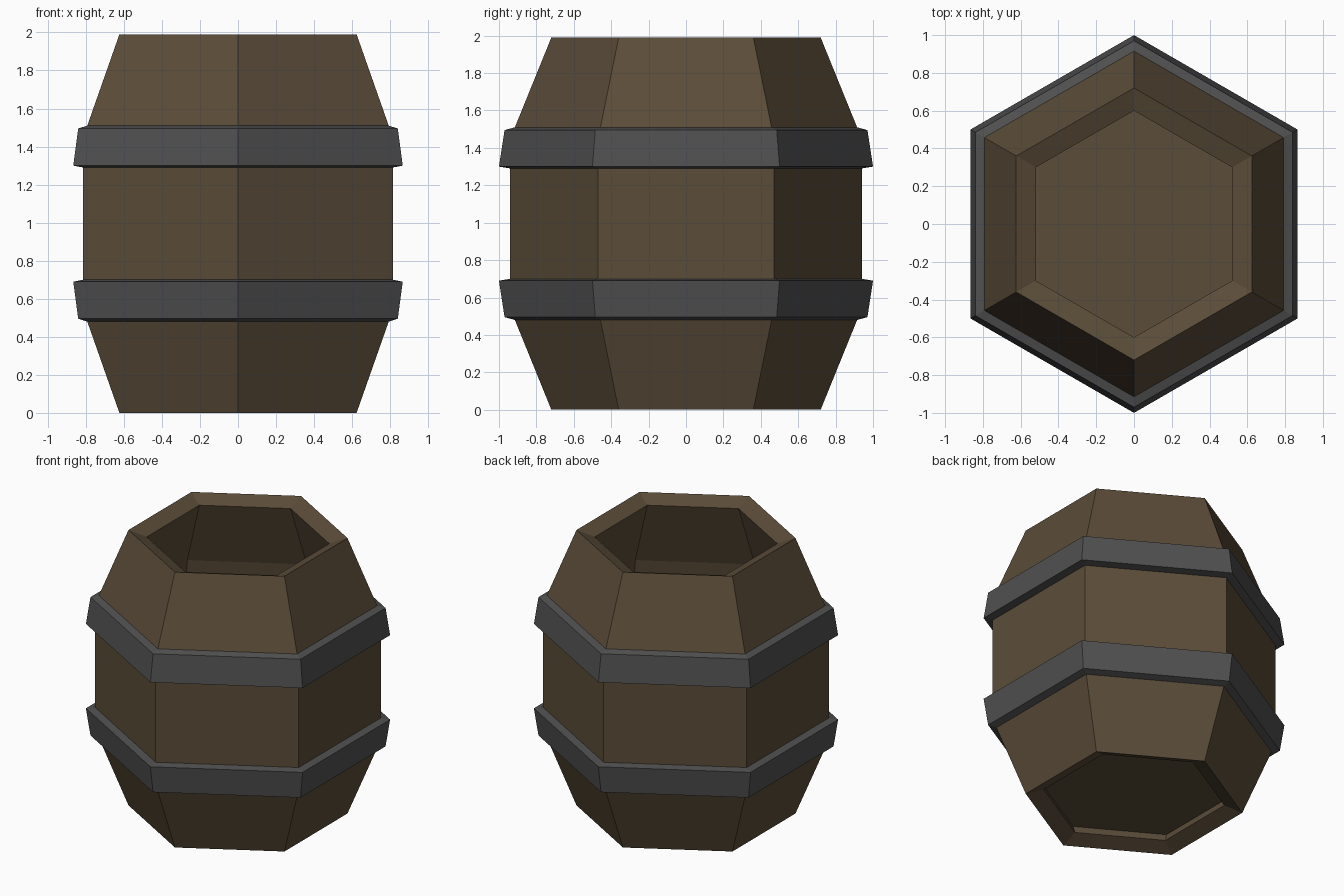
import bpy
import bmesh
import math

if "Cube" in bpy.data.objects:
    bpy.data.objects.remove(bpy.data.objects["Cube"])

SIDES = 6
HEIGHT = 1.99


def material(name, rgb):
    m = bpy.data.materials.new(name)
    m.diffuse_color = (*rgb, 1.0)
    m.use_nodes = True
    m.node_tree.nodes["Principled BSDF"].inputs["Base Color"].default_value = m.diffuse_color
    return m


wood = material("dark wood", (0.105, 0.073, 0.041))
iron = material("dark iron", (0.08, 0.08, 0.08))


def ring(bm, r, z):
    # hexagon with corners on the y axis
    step = 2 * math.pi / SIDES
    return [bm.verts.new((r * math.sin(i * step), r * math.cos(i * step), z))
            for i in range(SIDES)]


def finish(bm, name, mat):
    bmesh.ops.recalc_face_normals(bm, faces=bm.faces)
    me = bpy.data.meshes.new(name)
    bm.to_mesh(me)
    bm.free()
    me.materials.append(mat)
    ob = bpy.data.objects.new(name, me)
    bpy.context.collection.objects.link(ob)
    return ob


def lathe(name, profile, mat):
    # closed (radius, height) profile turned around z
    bm = bmesh.new()
    rings = [ring(bm, r, z) for r, z in profile]
    for a, b in zip(rings, rings[1:] + rings[:1]):
        for i in range(SIDES):
            j = (i + 1) % SIDES
            bm.faces.new((a[i], a[j], b[j], b[i]))
    return finish(bm, name, mat)


def flip(profile):
    return [(r, HEIGHT - z) for r, z in reversed(profile)]


# hollow barrel wall with square-cut, inward sloping rims
outer = [(0.72, 0.0), (0.915, 0.48), (0.94, 0.70)]
inner = [(0.60, 0.045), (0.785, 0.52), (0.81, 0.70)]
outside = outer + flip(outer)
inside = inner + flip(inner)
lathe("barrel_wall", outside + inside[::-1], wood)

# recessed floor
bm = bmesh.new()
low, high = ring(bm, 0.622, 0.10), ring(bm, 0.626, 0.11)
bm.faces.new(low)
bm.faces.new(high)
for i in range(SIDES):
    j = (i + 1) % SIDES
    bm.faces.new((low[i], low[j], high[j], high[i]))
finish(bm, "barrel_floor", wood)

# two iron hoops, mirrored about mid height
hoop = [(0.915, 0.48), (0.97, 0.495), (1.0, 0.69), (0.94, 0.70)]
lathe("lower_hoop", hoop, iron)
lathe("upper_hoop", flip(hoop), iron)
